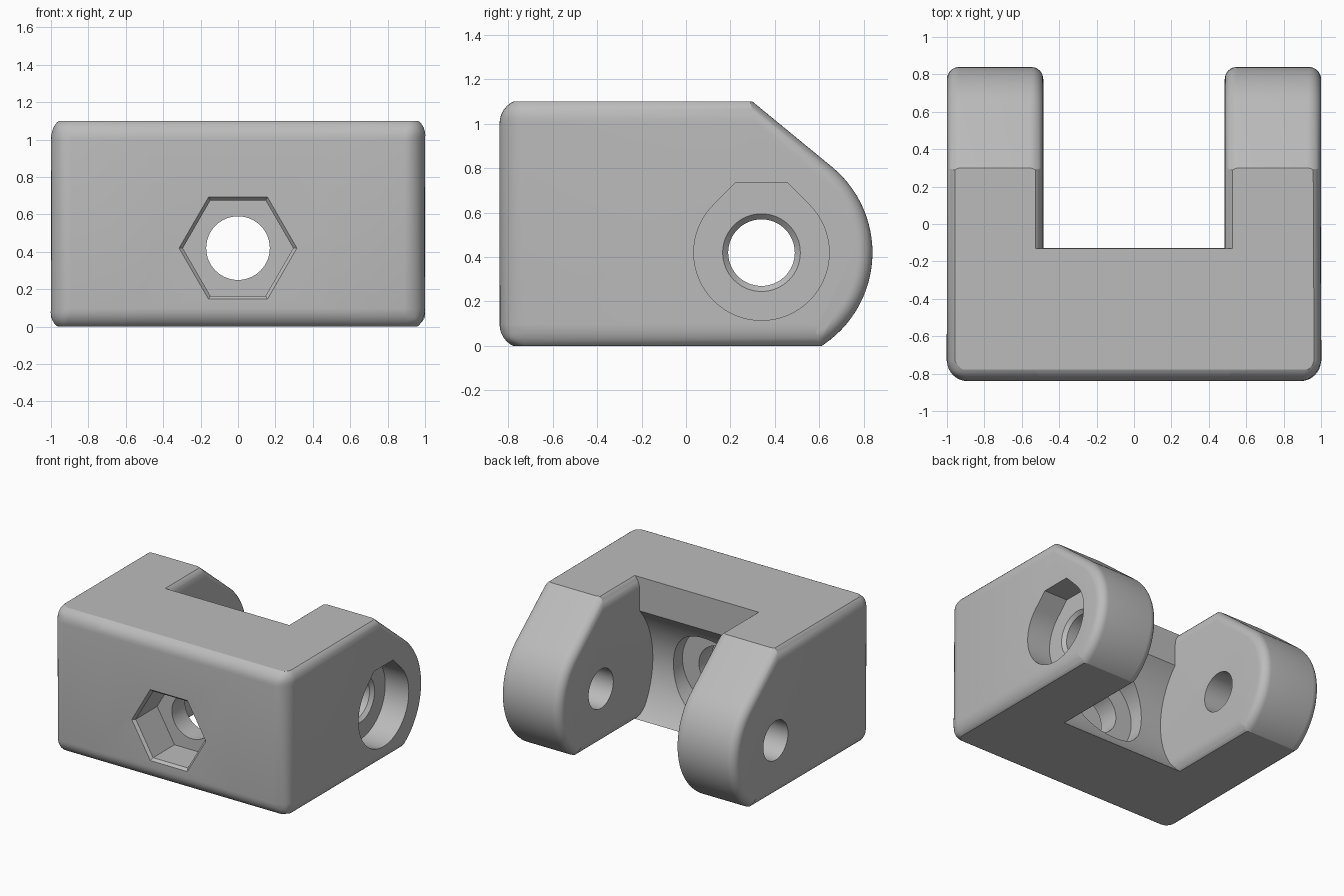
import bpy
import bmesh
from math import sin, cos, pi, radians, sqrt, asin

default = bpy.data.objects.get("Cube")
if default:
    bpy.data.objects.remove(default, do_unlink=True)

grey = bpy.data.materials.new("light_grey")
grey.use_nodes = True
tone = (0.5, 0.5, 0.5, 1)
grey.diffuse_color = tone
grey.node_tree.nodes["Principled BSDF"].inputs["Base Color"].default_value = tone

# Main sizes
FRONT, HEIGHT = -0.84, 1.1
OVER = 0.012                      # extra height trimmed off after rounding
ROUND = 0.11
PIVOT_Y, PIVOT_Z = 0.34, 0.42
EAR_R, CLEAR_R = 0.5, 0.63
SLOT_X, SLOT_Y = 0.485, -0.13
LOW, HIGH = -OVER, HEIGHT + OVER


def arc(cu, cv, r, start, end, n):
    """Points along an arc, angles in radians."""
    return [(cu + r * cos(start + (end - start) * i / n),
             cv + r * sin(start + (end - start) * i / n)) for i in range(n + 1)]


def ring(cu, cv, r, n=64):
    return arc(cu, cv, r, 0, 2 * pi, n)[:-1]


def loft(name, axis, sections):
    """Solid through matching outlines stacked along the x or y axis."""
    bm = bmesh.new()
    rows = []
    for pos, pts in sections:
        rows.append([bm.verts.new((pos, u, v) if axis == "x" else (u, pos, v))
                     for u, v in pts])
    n = len(rows[0])
    for a, b in zip(rows, rows[1:]):
        for i in range(n):
            j = (i + 1) % n
            bm.faces.new((a[i], a[j], b[j], b[i]))
    bm.faces.new(rows[0])
    bm.faces.new(rows[-1])
    bmesh.ops.recalc_face_normals(bm, faces=bm.faces)
    mesh = bpy.data.meshes.new(name)
    bm.to_mesh(mesh)
    bm.free()
    obj = bpy.data.objects.new(name, mesh)
    bpy.context.collection.objects.link(obj)
    return obj


def round_edges(obj, weight_rule):
    """Round edges by a weight taken from both end points."""
    mesh = obj.data
    weights = mesh.attributes.new("bevel_weight_edge", "FLOAT", "EDGE")
    for e in mesh.edges:
        a, b = (mesh.vertices[i].co for i in e.vertices)
        weights.data[e.index].value = weight_rule(a, b)
    mod = obj.modifiers.new("round", "BEVEL")
    mod.limit_method = "WEIGHT"
    mod.width = ROUND
    mod.segments = 8
    mod.use_clamp_overlap = False


def boolean(obj, cutter, operation="DIFFERENCE"):
    cutter.hide_render = True
    mod = obj.modifiers.new(cutter.name, "BOOLEAN")
    mod.operation = operation
    mod.solver = "EXACT"
    mod.object = cutter


def is_front(a, b):
    return max(a.y, b.y) < FRONT + 0.01


# Side outline of an ear: flat top, slope, round nose, flat bottom
slope = radians(50.6)
ty, tz = PIVOT_Y + EAR_R * cos(slope), PIVOT_Z + EAR_R * sin(slope)
nose_end = asin((LOW - PIVOT_Z) / EAR_R)
ear_outline = [(FRONT, LOW), (FRONT, HIGH), (ty - (HIGH - tz) * sin(slope) / cos(slope), HIGH)]
ear_outline += arc(PIVOT_Y, PIVOT_Z, EAR_R, slope, nose_end, 28)


def ear_weight(a, b):
    if abs(a.x - b.x) > 0.1:                       # edges across the ear
        return 1 if is_front(a, b) else 0
    if is_front(a, b):                             # front corner, outer side only
        return 1 if abs(a.x) > 0.9 else 0
    flat = abs(a.z - b.z) < 0.001
    return 1 if flat and (a.z < 0 or a.z > HEIGHT) else 0.6


ears = []
for name, side in (("left_ear", 1), ("right_ear", -1)):
    ear = loft(name, "x", [(side * SLOT_X, ear_outline), (side, ear_outline)])
    round_edges(ear, ear_weight)
    ears.append(ear)

# Middle block with a hollow rear wall that clears the swinging part
low_angle = pi + asin((PIVOT_Z - LOW) / CLEAR_R)
rise = sqrt(CLEAR_R ** 2 - (PIVOT_Y - SLOT_Y) ** 2)
high_angle = pi - asin(rise / CLEAR_R)
block_outline = [(FRONT, LOW), (FRONT, HIGH), (SLOT_Y, HIGH)]
block_outline += arc(PIVOT_Y, PIVOT_Z, CLEAR_R, high_angle, low_angle, 28)
block = loft("middle_block", "x", [(-0.6, block_outline), (0.6, block_outline)])
round_edges(block, lambda a, b: 1 if is_front(a, b) and abs(a.x - b.x) > 0.1 else 0)

# Trim top and bottom flat
slab_outline = [(-2, 0), (2, 0), (2, HEIGHT), (-2, HEIGHT)]
slab = loft("trim_slab", "x", [(-2, slab_outline), (2, slab_outline)])
for part in ears + [block]:
    boolean(part, slab, "INTERSECT")


# Front bolt: hexagonal pocket with chamfered rim, hole, round rear recess
def hexagon(r):
    return ring(0, PIVOT_Z, r, 6)


def bore_y(r):
    return ring(0, PIVOT_Z, r)


def bore_x(r):
    return ring(PIVOT_Y, PIVOT_Z, r)


hex_pocket = loft("hex_pocket", "y", [(FRONT - 0.02, hexagon(0.335)),
                                      (FRONT + 0.02, hexagon(0.295)),
                                      (-0.56, hexagon(0.295))])
bolt_hole = loft("bolt_hole", "y", [(-0.7, bore_y(0.17)), (0, bore_y(0.17))])
rear_recess = loft("rear_recess", "y", [(-0.4, bore_y(0.31)), (0, bore_y(0.31))])

# Pivot: flat-topped teardrop recess on the left ear, holes through both
teardrop = arc(PIVOT_Y, PIVOT_Z, 0.305, radians(135), radians(405), 48)
teardrop += [(PIVOT_Y + 0.117, PIVOT_Z + 0.315), (PIVOT_Y - 0.117, PIVOT_Z + 0.315)]
head_recess = loft("head_recess", "x", [(0.8, teardrop), (1.1, teardrop)])
left_hole = loft("left_hole", "x", [(0.3, bore_x(0.15)), (0.775, bore_x(0.15)),
                                    (0.8, bore_x(0.175)), (0.9, bore_x(0.175))])
right_hole = loft("right_hole", "x", [(-1.1, bore_x(0.15)), (-0.3, bore_x(0.15))])

cuts = {block: (hex_pocket, bolt_hole, rear_recess),
        ears[0]: (head_recess, left_hole),
        ears[1]: (right_hole,)}
for part, cutters in cuts.items():
    for cutter in cutters:
        boolean(part, cutter)

# Bake the modifiers, then shade and colour each part
depsgraph = bpy.context.evaluated_depsgraph_get()
baked = {p: bpy.data.meshes.new_from_object(p.evaluated_get(depsgraph)) for p in cuts}
for part, mesh in baked.items():
    part.modifiers.clear()
    part.data = mesh
    mesh.materials.clear()
    mesh.materials.append(grey)
for cutter in [slab] + [c for group in cuts.values() for c in group]:
    bpy.data.objects.remove(cutter, do_unlink=True)

bpy.ops.object.select_all(action="DESELECT")
for part in baked:
    part.select_set(True)
bpy.context.view_layer.objects.active = block
bpy.ops.object.shade_smooth_by_angle(angle=radians(20))
